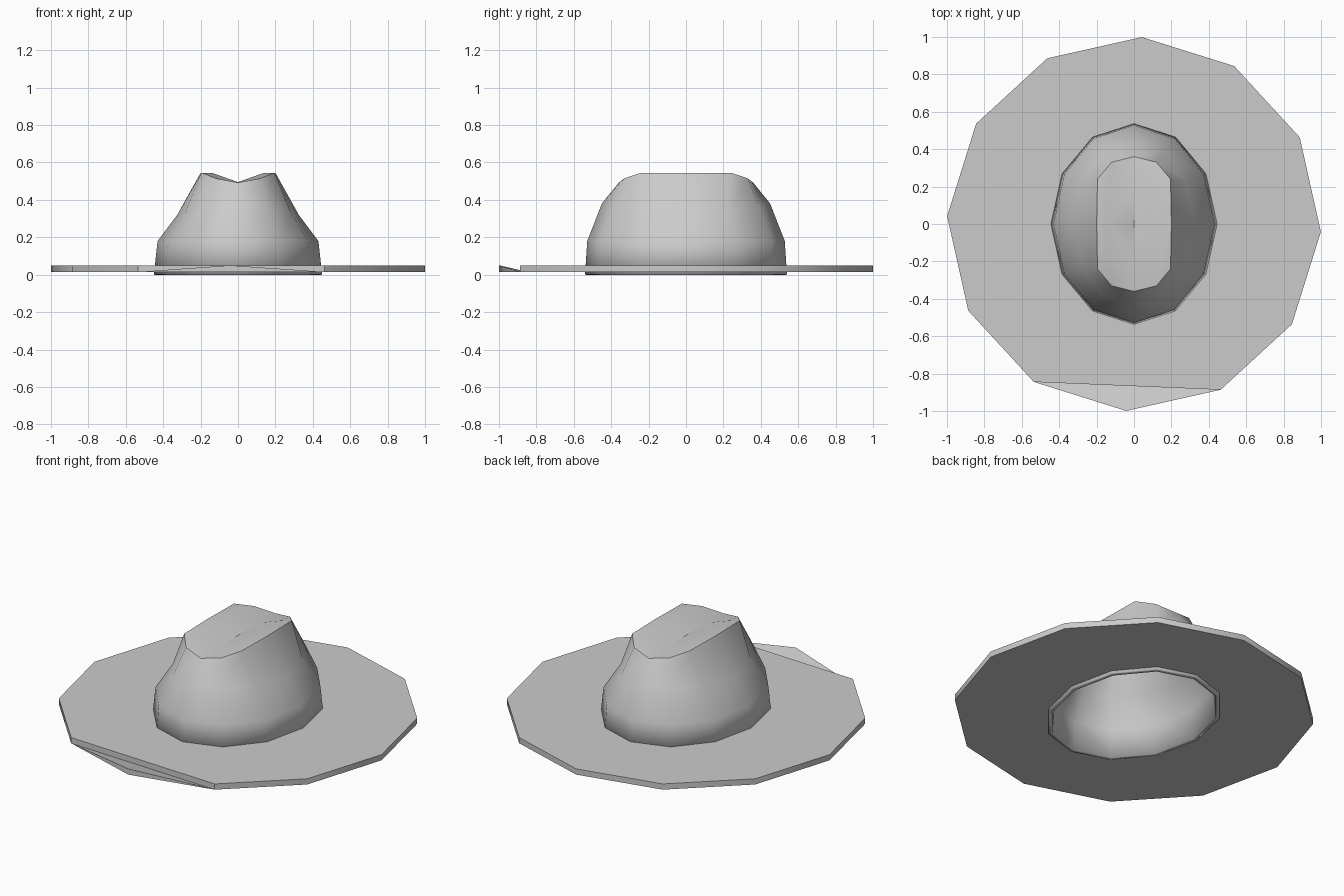
import bpy, bmesh, math

cube = bpy.data.objects.get("Cube")
if cube:
    bpy.data.objects.remove(cube, do_unlink=True)

felt = bpy.data.materials.new("light_grey_felt")
felt.use_nodes = True
felt.diffuse_color = (0.6, 0.6, 0.6, 1)
felt.node_tree.nodes["Principled BSDF"].inputs["Base Color"].default_value = felt.diffuse_color

N = 12
CROWN_RX, CROWN_RY = 0.45, 0.54


def ring(bm, rx, ry, z, start=0.0):
    """Twelve vertices on an ellipse, counter-clockwise from +x."""
    return [bm.verts.new((rx * math.cos(a), ry * math.sin(a), z))
            for a in (math.radians(start + 30 * k) for k in range(N))]


def bridge(bm, a, b, skip=()):
    for i in range(N):
        j = (i + 1) % N
        if i not in skip:
            bm.faces.new((a[i], a[j], b[j], b[i]))


def finish(bm, name, angle):
    bmesh.ops.recalc_face_normals(bm, faces=bm.faces)
    mesh = bpy.data.meshes.new(name)
    bm.to_mesh(mesh)
    bm.free()
    mesh.materials.append(felt)
    ob = bpy.data.objects.new(name, mesh)
    bpy.context.collection.objects.link(ob)
    bpy.ops.object.select_all(action='DESELECT')
    ob.select_set(True)
    bpy.context.view_layer.objects.active = ob
    bpy.ops.object.shade_smooth_by_angle(angle=math.radians(angle))
    return ob


# Brim: flat twelve-sided plate with an oval hole and a notch at the front tip
bm = bmesh.new()
low, high = 0.015, 0.05
out_lo = ring(bm, 1, 1, low, -2.4)
out_hi = ring(bm, 1, 1, high, -2.4)
in_lo = ring(bm, CROWN_RX - 0.015, CROWN_RY - 0.015, low)
in_hi = ring(bm, CROWN_RX - 0.015, CROWN_RY - 0.015, high)
F, L, R = 9, 8, 10                                  # front tip and neighbours
bridge(bm, out_lo, in_lo)
bridge(bm, in_lo, in_hi)
bridge(bm, out_lo, out_hi, skip=(L, F))
bridge(bm, out_hi, in_hi, skip=(L, F))
bm.faces.new((out_hi[L], out_hi[R], in_hi[R], in_hi[F], in_hi[L]))
bm.faces.new((out_hi[L], out_lo[L], out_lo[R], out_hi[R]))
bm.faces.new((out_hi[F], out_lo[R], out_lo[L]))     # sloping floor of the notch
bm.faces.new((out_lo[L], out_lo[F], out_hi[F]))
bm.faces.new((out_lo[F], out_lo[R], out_hi[F]))
finish(bm, "brim", 32)

# Crown: stacked oval rings rising to two ridges with a valley between
bm = bmesh.new()
base = ring(bm, CROWN_RX, CROWN_RY, 0)
band = ring(bm, 0.43, 0.528, 0.18)
waist = ring(bm, 0.325, 0.45, 0.32)
for v in waist:                                     # higher at front and back
    v.co.z += 0.06 * (v.co.y / 0.45) ** 2
quarter = [(0.2, 0, 0.545), (0.195, 0.24, 0.545), (0.12, 0.33, 0.515), (0, 0.36, 0.492)]
top = []
for k in range(N):
    q = k % 6
    x, y, z = quarter[q if q <= 3 else 6 - q]
    sx = 1 if k <= 3 or k >= 9 else -1
    sy = 1 if k <= 6 else -1
    top.append(bm.verts.new((sx * x, sy * y, z)))
for a, b in ((base, band), (band, waist), (waist, top)):
    bridge(bm, a, b)

valley = {s: bm.verts.new((0, 0.2 * s, 0.495)) for s in (-1, 0, 1)}
for sx in (1, -1):
    ridge = {s: bm.verts.new((0.14 * sx, 0.2 * s, 0.545)) for s in (-1, 0, 1)}
    side = 0 if sx == 1 else 6
    for sy in (1, -1):
        step = sx * sy
        edge = [top[(side + step * k) % N] for k in range(4)]
        bm.faces.new((edge[0], edge[1], ridge[sy], ridge[0]))
        bm.faces.new((edge[1], edge[2], ridge[sy]))
        bm.faces.new((edge[2], edge[3], valley[sy], ridge[sy]))
        bm.faces.new((ridge[0], ridge[sy], valley[sy], valley[0]))
crown = finish(bm, "crown", 36)

# Hollow inside of the crown
shell = crown.modifiers.new("thickness", 'SOLIDIFY')
shell.thickness = 0.025
shell.offset = -1
